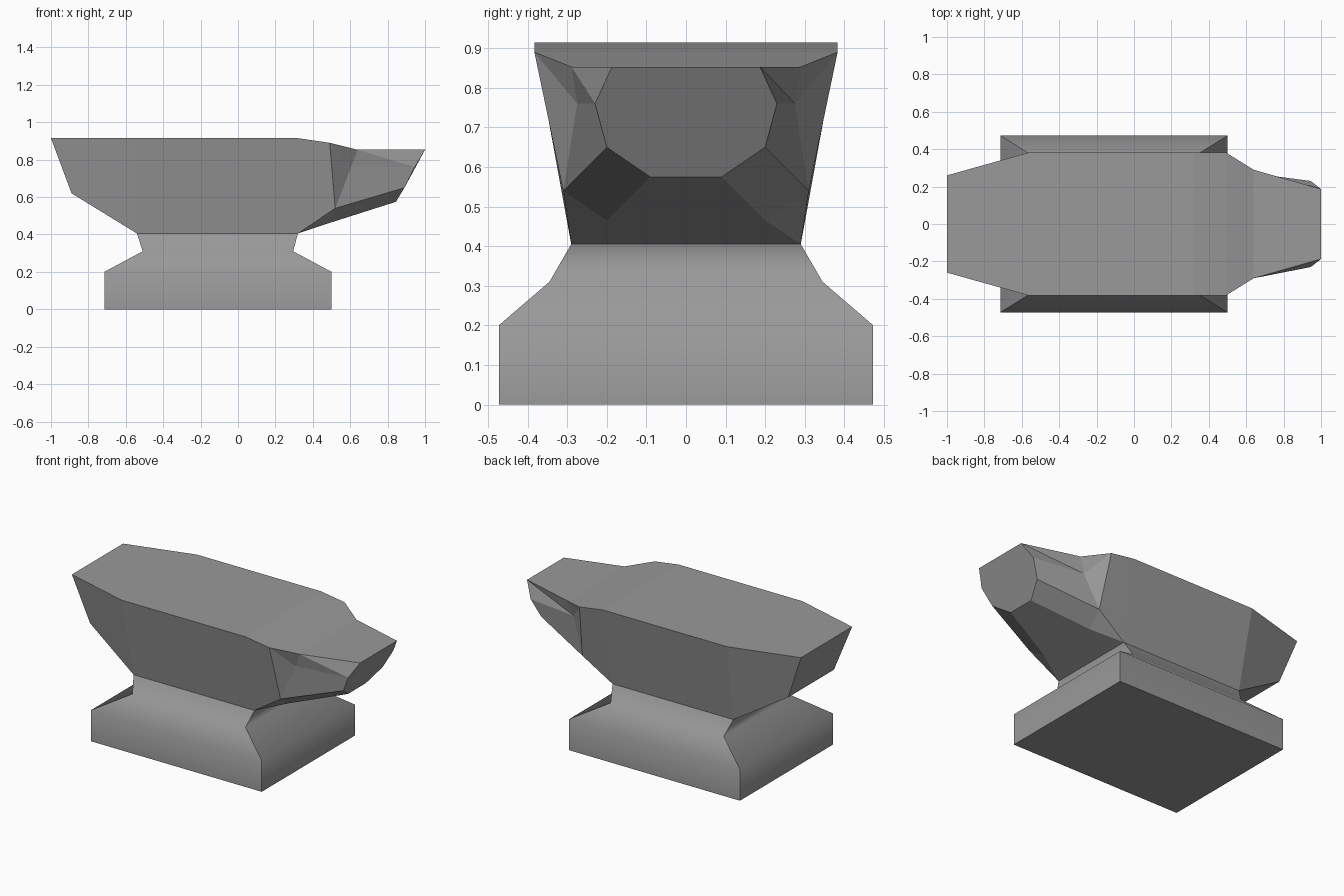
import bpy, bmesh

cube = bpy.data.objects.get("Cube")
if cube:
    bpy.data.objects.remove(cube, do_unlink=True)

# Single steel colour
steel = bpy.data.materials.new("grey_steel")
GREY = (0.32, 0.32, 0.32, 1)
steel.use_nodes = True
steel.diffuse_color = GREY
steel.node_tree.nodes["Principled BSDF"].inputs["Base Color"].default_value = GREY


def finish(name, bm):
    bmesh.ops.recalc_face_normals(bm, faces=bm.faces)
    mesh = bpy.data.meshes.new(name)
    bm.to_mesh(mesh)
    bm.free()
    mesh.materials.append(steel)
    obj = bpy.data.objects.new(name, mesh)
    bpy.context.collection.objects.link(obj)
    return obj


# Base: stacked rectangles (x min, x max, half depth, height)
levels = [(-0.715, 0.5, 0.473, 0), (-0.715, 0.5, 0.473, 0.2),
          (-0.51, 0.295, 0.345, 0.31), (-0.54, 0.32, 0.29, 0.405)]
bm = bmesh.new()
rings = [[bm.verts.new(p) for p in ((a, -d, z), (b, -d, z), (b, d, z), (a, d, z))]
         for a, b, d, z in levels]
bm.faces.new(rings[0])
for low, high in zip(rings, rings[1:]):
    for i in range(4):
        j = (i + 1) % 4
        bm.faces.new((low[i], low[j], high[j], high[i]))
# Soft across the horizontal folds, sharp at the corners and the underside
for f in bm.faces:
    f.smooth = True
for e in bm.edges:
    upright = abs(e.verts[0].co.z - e.verts[1].co.z) > 0.01
    e.smooth = not upright and e.verts[0].co.z > 0.01
finish("base", bm)

# Body: key points of the left half, mirrored across y
points = {
    "tail_top": (-1, 0.26, 0.915), "tail_low": (-0.89, 0.232, 0.62),
    "shoulder": (-0.56, 0.383, 0.915), "heel": (-0.54, 0.29, 0.405),
    "front_top": (0.32, 0.383, 0.915), "foot": (0.32, 0.29, 0.405),
    "brow": (0.49, 0.383, 0.89),
    "root1": (0.64, 0.29, 0.853), "root2": (0.605, 0.275, 0.76),
    "root3": (0.52, 0.31, 0.54), "root4": (0.5, 0.2, 0.465),
    "tip1": (1, 0.187, 0.853), "tip2": (0.945, 0.23, 0.76),
    "tip3": (0.89, 0.2, 0.65), "tip4": (0.845, 0.09, 0.575),
}
bm = bmesh.new()
left = {k: bm.verts.new(p) for k, p in points.items()}
right = {k: bm.verts.new((x, -y, z)) for k, (x, y, z) in points.items()}

# Side panels on both halves
panels = ["tail_top shoulder heel tail_low", "shoulder front_top foot heel",
          "front_top brow root3 foot", "brow root1 root2", "brow root2 root3",
          "root2 tip2 tip3 root3", "root3 tip3 tip4 root4", "foot root3 root4"]
horn_edges = {"left": ["root1 tip1 root2", "tip1 tip2 root2"],
              "right": ["root1 tip1 tip2", "root1 tip2 root2"]}
for half, extra in ((left, horn_edges["left"]), (right, horn_edges["right"])):
    for panel in panels + extra:
        bm.faces.new([half[k] for k in panel.split()])

# Panels spanning from one half to the other: face, underside, tail
for chain in ("foot root4 tip4", "heel tail_low tail_top"):
    keys = chain.split()
    for a, b in zip(keys, keys[1:]):
        bm.faces.new((left[a], left[b], right[b], right[a]))
deck = "tail_top shoulder front_top".split()
bm.faces.new([left[k] for k in deck] + [right[k] for k in reversed(deck)])
slope = "front_top brow root1 tip1".split()
for a, b in zip(slope, slope[1:]):
    bm.faces.new((left[a], left[b], right[b], right[a]))

# Blunt end of the horn
tip = ["tip1", "tip2", "tip3", "tip4"]
bm.faces.new([left[k] for k in tip] + [right[k] for k in reversed(tip)])
finish("anvil_body", bm)
